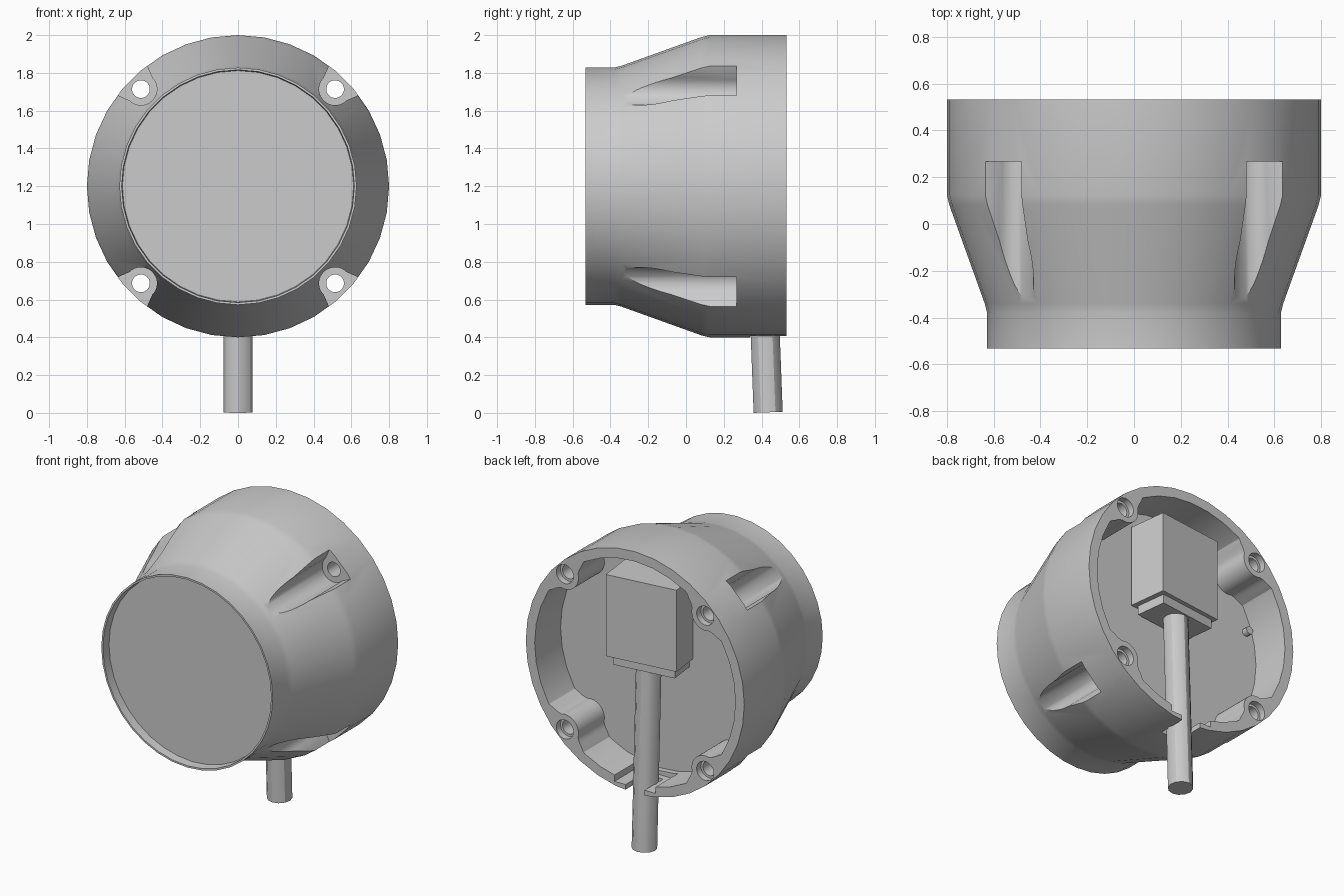
import bpy, bmesh, math
from mathutils import Vector, Matrix

if "Cube" in bpy.data.objects:
    bpy.data.objects.remove(bpy.data.objects["Cube"])

CZ = 1.2          # height of the housing axis
HOLE_R = 0.727    # distance of the screw holes from the axis

grey = bpy.data.materials.new("light grey")
grey.diffuse_color = (0.6, 0.6, 0.6, 1)
grey.use_nodes = True
grey.node_tree.nodes["Principled BSDF"].inputs["Base Color"].default_value = grey.diffuse_color


def add_object(name, bm):
    bmesh.ops.recalc_face_normals(bm, faces=bm.faces)
    me = bpy.data.meshes.new(name)
    bm.to_mesh(me)
    bm.free()
    me.materials.append(grey)
    ob = bpy.data.objects.new(name, me)
    bpy.context.collection.objects.link(ob)
    return ob


def lathe(name, profile, n):
    """Solid of revolution about the y axis at height CZ from (y, r) points."""
    bm = bmesh.new()
    rings = []
    for y, r in profile:
        rings.append([bm.verts.new((r * math.cos(2 * math.pi * i / n), y,
                                    CZ + r * math.sin(2 * math.pi * i / n))) for i in range(n)])
    for a, b in zip(rings, rings[1:]):
        for i in range(n):
            j = (i + 1) % n
            bm.faces.new((a[i], a[j], b[j], b[i]))
    bm.faces.new(rings[0])
    bm.faces.new(rings[-1])
    return add_object(name, bm)


def prisms(name, outline, y0, y1):
    """Repeat an outline (radial, tangential) at the four diagonals, extruded along y."""
    bm = bmesh.new()
    for k in range(4):
        t = math.pi / 4 + k * math.pi / 2
        c, s = math.cos(t), math.sin(t)
        ends = [[bm.verts.new((u * c - v * s, y, CZ + u * s + v * c)) for u, v in outline]
                for y in (y0, y1)]
        n = len(outline)
        for i in range(n):
            j = (i + 1) % n
            bm.faces.new((ends[0][i], ends[0][j], ends[1][j], ends[1][i]))
        bm.faces.new(ends[0])
        bm.faces.new(ends[1])
    return add_object(name, bm)


def arc(r, start, stop, step):
    return [(HOLE_R + r * math.cos(math.radians(a)), r * math.sin(math.radians(a)))
            for a in range(start, stop, step)]


def flared(side, r, start):
    """Rounded inner end joined to mirrored side points that widen outwards."""
    return side + arc(r, start, 361 - start, 10) + [(u, -v) for u, v in reversed(side)]


def box(name, size, loc, rot=0.0):
    bm = bmesh.new()
    bmesh.ops.create_cube(bm, size=1, matrix=Matrix.Translation(loc) @ Matrix.Rotation(rot, 4, 'Z')
                          @ Matrix.Diagonal((*size, 1)))
    return add_object(name, bm)


def cut(target, cutter):
    mod = target.modifiers.new("cut", 'BOOLEAN')
    mod.operation = 'DIFFERENCE'
    mod.solver = 'EXACT'
    mod.object = cutter
    me = bpy.data.meshes.new_from_object(
        target.evaluated_get(bpy.context.evaluated_depsgraph_get()))
    target.modifiers.clear()
    target.data = me
    bpy.data.objects.remove(cutter)


def smooth(ob):
    bpy.ops.object.select_all(action='DESELECT')
    ob.select_set(True)
    bpy.context.view_layer.objects.active = ob
    bpy.ops.object.shade_smooth_by_angle(angle=math.radians(30))


# Housing: cylinder at the back, cone, and neck with a recessed front lens
housing = lathe("housing", [(-0.475, 0.612), (-0.533, 0.616), (-0.533, 0.628), (-0.38, 0.628),
                            (-0.34, 0.638), (0.08, 0.789), (0.125, 0.8), (0.533, 0.8)], 36)

# Rear cavity, leaving screw bosses that flow into the wall
cavity = lathe("cavity_cutter", [(0.262, 0.735), (0.7, 0.735)], 36)
boss_side = [(0.9, 0.18), (0.713, 0.18), (0.700, 0.145), (0.694, 0.12), (0.686, 0.102)]
cut(cavity, prisms("boss_cutter", flared(boss_side, 0.1, 120), 0.2, 0.8))
cut(housing, cavity)

# Screw pockets, screw holes and rear counterbores
pocket_side = [(0.9, 0.152), (0.8, 0.113)]
cut(housing, prisms("pocket_cutter", flared(pocket_side, 0.085, 90), -0.7, 0.268))
cut(housing, prisms("hole_cutter", arc(0.047, 0, 360, 18), 0.1, 0.8))
cut(housing, prisms("counterbore_cutter", arc(0.063, 0, 360, 18), 0.49, 0.8))

# Flat inside the bottom wall and the cable notch through it
cut(housing, box("flat_cutter", (0.3, 0.4, 0.2), (0, 0.5, 0.54)))
cut(housing, box("notch_cutter", (0.14, 0.4, 0.3), (0, 0.54, 0.4)))
smooth(housing)

# Cable gland block and collar, turned slightly about the vertical
turn = math.radians(7)
box("terminal_block", (0.48, 0.26, 0.54), (-0.006, 0.371, 1.52), turn)
box("block_collar", (0.42, 0.21, 0.06), (-0.01, 0.368, 1.22), turn)

# Cable, leaning slightly
bottom, top = Vector((0, 0.435, 0.003)), Vector((0, 0.388, 1.24))
axis = top - bottom
bm = bmesh.new()
bmesh.ops.create_cone(bm, cap_ends=True, segments=12, radius1=0.077, radius2=0.077, depth=axis.length,
                      matrix=Matrix.Translation((top + bottom) / 2)
                      @ axis.to_track_quat('Z', 'Y').to_matrix().to_4x4())
smooth(add_object("cable", bm))

# Small peg on the cavity floor
bm = bmesh.new()
bmesh.ops.create_cone(bm, cap_ends=True, segments=12, radius1=0.026, radius2=0.026, depth=0.04,
                      matrix=Matrix.Translation((-0.655, 0.28, 1.4)) @ Matrix.Rotation(math.pi / 2, 4, 'X'))
smooth(add_object("floor_peg", bm))
